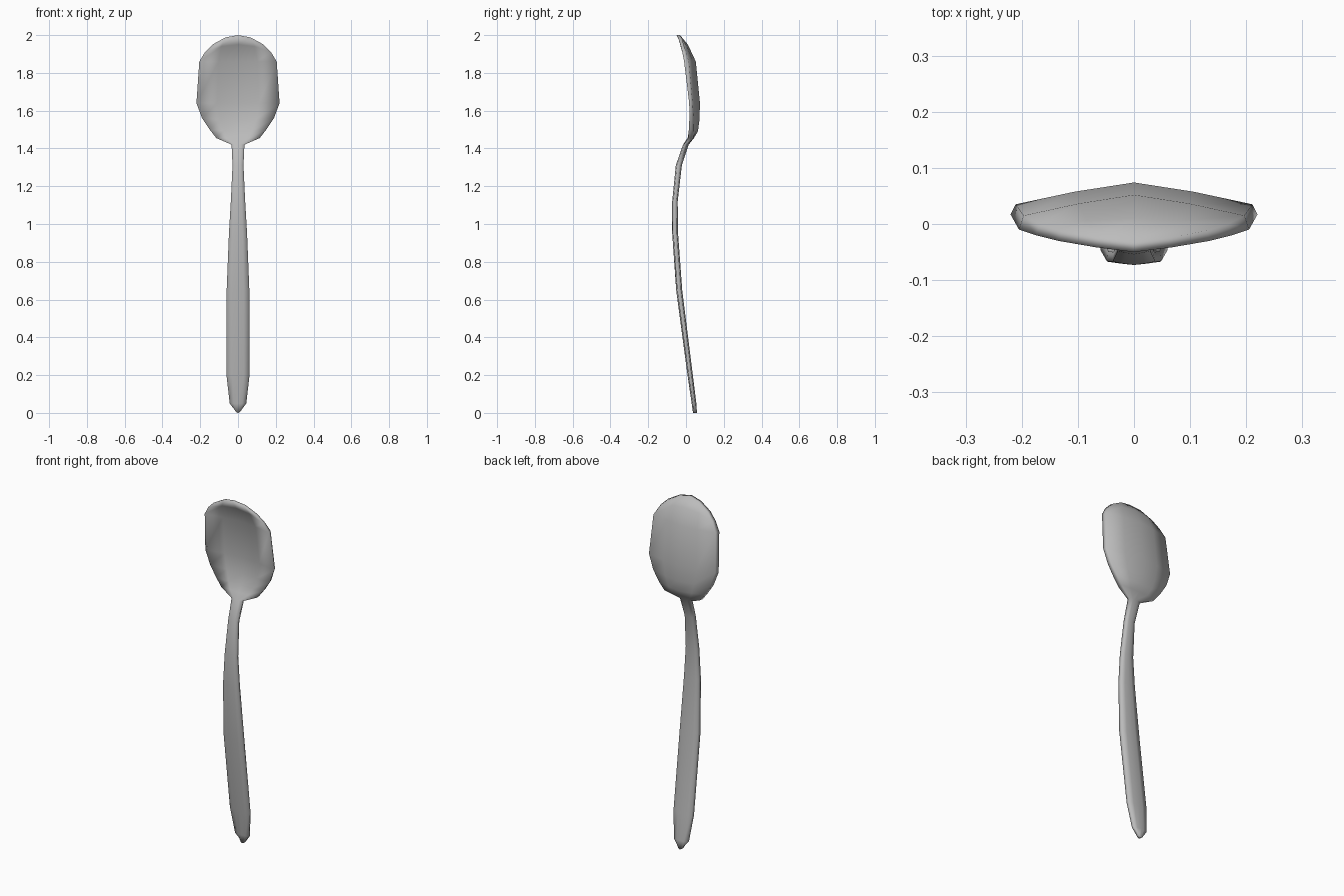
import bpy
import bmesh

cube = bpy.data.objects.get("Cube")
if cube:
    bpy.data.objects.remove(cube)

steel = bpy.data.materials.new("brushed_grey_metal")
steel.use_nodes = True
grey = (0.5, 0.5, 0.5, 1)
steel.diffuse_color = grey
steel.node_tree.nodes["Principled BSDF"].inputs["Base Color"].default_value = grey

# Handle stations: height, half width, front y, back y
handle = [
    (0.005, 0.022, 0.037, 0.058),
    (0.05, 0.044, 0.030, 0.055),
    (0.20, 0.061, 0.008, 0.036),
    (0.65, 0.060, -0.052, -0.020),
    (0.95, 0.048, -0.073, -0.042),
    (1.12, 0.038, -0.073, -0.044),
    (1.31, 0.029, -0.054, -0.022),
    (1.42, 0.034, -0.016, 0.014),
]
# Bowl stations: centre height, edge height, half width,
# front y at centre and edge, back y at centre and edge
bowl = [
    (1.455, 1.455, 0.115, 0.008, 0.012, 0.042, 0.038),
    (1.49, 1.50, 0.15, 0.028, 0.015, 0.063, 0.042),
    (1.55, 1.56, 0.19, 0.045, 0.018, 0.071, 0.040),
    (1.64, 1.64, 0.22, 0.050, 0.017, 0.074, 0.035),
    (1.86, 1.86, 0.205, 0.022, -0.010, 0.052, 0.015),
    (1.95, 1.91, 0.175, -0.018, -0.020, 0.010, 0.000),
    (2.00, 1.95, 0.135, -0.050, -0.030, -0.032, -0.012),
]
stations = [(z, z, w, f, f + 0.006, b, b - 0.006) for z, w, f, b in handle] + bowl


def ring(bm, zc, ze, w, fc, fe, bc, be):
    """One closed cross-section: across the front, then back across the rear."""
    steps = (-1, -0.5, 0, 0.5, 1)
    loop = []
    for centre, edge, width, order in ((fc, fe, w, steps), (bc, be, w * 0.96, steps[::-1])):
        for t in order:
            y = centre + (edge - centre) * abs(t) ** 1.25
            loop.append(bm.verts.new((t * width, y, zc + (ze - zc) * t * t)))
    return loop


# Spoon body: skin the sections and close both ends
bm = bmesh.new()
rings = [ring(bm, *s) for s in stations]
for low, high in zip(rings, rings[1:]):
    for i in range(len(low)):
        j = (i + 1) % len(low)
        bm.faces.new((low[i], low[j], high[j], high[i]))
for end in (rings[0], rings[-1]):
    for i in range(4):
        bm.faces.new((end[i], end[i + 1], end[8 - i], end[9 - i]))

# Rounded handle tip
for v in rings[0]:
    v.co.z = 0.022 * (abs(v.co.x) / 0.022) ** 2
bmesh.ops.recalc_face_normals(bm, faces=bm.faces)

mesh = bpy.data.meshes.new("spoon")
bm.to_mesh(mesh)
bm.free()
mesh.materials.append(steel)
for face in mesh.polygons:
    face.use_smooth = True
spoon = bpy.data.objects.new("spoon", mesh)
bpy.context.collection.objects.link(spoon)
